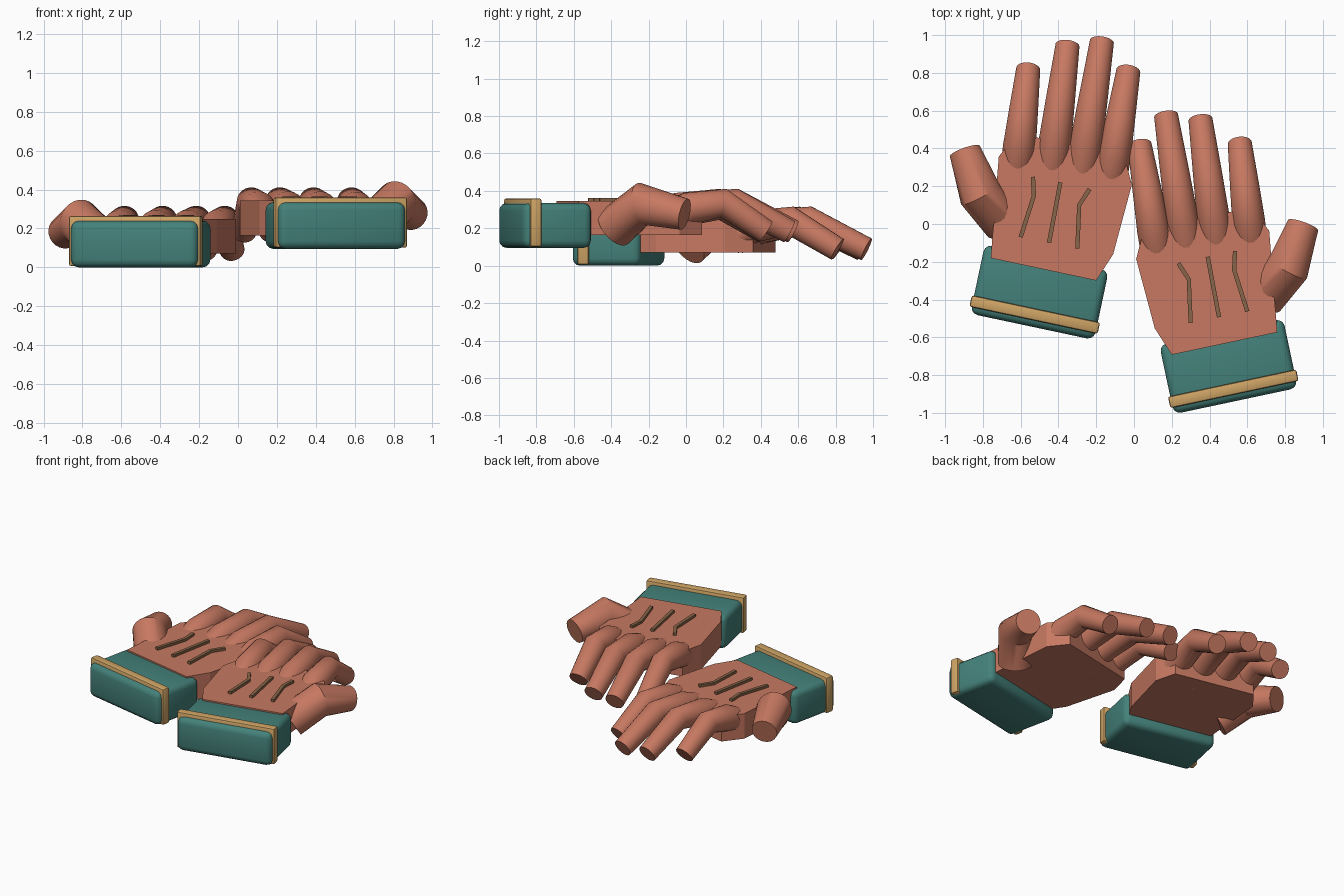
import bpy, bmesh, math
from mathutils import Vector, Matrix

cube = bpy.data.objects.get("Cube")
if cube:
    bpy.data.objects.remove(cube, do_unlink=True)


def material(name, rgb):
    m = bpy.data.materials.new(name)
    m.diffuse_color = (*rgb, 1)
    m.use_nodes = True
    m.node_tree.nodes["Principled BSDF"].inputs["Base Color"].default_value = (*rgb, 1)
    return m


SKIN = material("skin", (0.57, 0.19, 0.12))
TEAL = material("teal_cloth", (0.058, 0.22, 0.195))
GOLD = material("gold_trim", (0.62, 0.37, 0.13))
BROWN = material("brown_tendon", (0.25, 0.13, 0.065))

# Frame of one hand: turned about the cuff trim, fingers along local +y
HAND = Matrix.Translation((-0.53, -0.5, 0)) @ Matrix.Rotation(math.radians(-12), 4, 'Z')
# The second hand is mirrored, pulled forward and raised
OTHER = Matrix.Translation((0, -0.393, 0.095)) @ Matrix.Diagonal((-1, 1, 1, 1))
SIDES = {"right": Matrix.Identity(4), "left": OTHER}


def finish(bm, name, mat, matrix, smooth=True):
    bm.transform(matrix)
    bmesh.ops.recalc_face_normals(bm, faces=bm.faces)
    me = bpy.data.meshes.new(name)
    bm.to_mesh(me)
    bm.free()
    me.materials.append(mat)
    ob = bpy.data.objects.new(name, me)
    bpy.context.collection.objects.link(ob)
    if smooth:
        bpy.ops.object.select_all(action='DESELECT')
        bpy.context.view_layer.objects.active = ob
        ob.select_set(True)
        bpy.ops.object.shade_smooth_by_angle(angle=math.radians(40))
    return ob


def rounded_box(name, mat, matrix, low, high, bevel, segments):
    low, high = Vector(low), Vector(high)
    bm = bmesh.new()
    size = Matrix.Diagonal((*(high - low), 1))
    bmesh.ops.create_cube(bm, size=1, matrix=Matrix.Translation((low + high) / 2) @ size)
    bmesh.ops.bevel(bm, geom=bm.edges[:], offset=bevel, segments=segments,
                    profile=0.5, affect='EDGES')
    finish(bm, name, mat, matrix)


def tube(name, mat, matrix, path, radii, sides=24):
    """Sweep a round section along a path, mitred at each joint."""
    pts = [Vector(p) for p in path]
    bm = bmesh.new()
    rings = []
    for i, p in enumerate(pts):
        back = (p - pts[i - 1]).normalized() if i else Vector()
        ahead = (pts[i + 1] - p).normalized() if i < len(pts) - 1 else Vector()
        t = (back + ahead).normalized()
        a = t.cross(Vector((0, 0, 1))).normalized()
        b = a.cross(t)
        ring = []
        for k in range(sides):
            w = 2 * math.pi * (k + 0.5) / sides
            ring.append(bm.verts.new(p + radii[i] * (a * math.cos(w) + b * math.sin(w))))
        rings.append(ring)
    for r, s in zip(rings, rings[1:]):
        for k in range(sides):
            n = (k + 1) % sides
            bm.faces.new((r[k], r[n], s[n], s[k]))
    bm.faces.new(rings[0])
    bm.faces.new(rings[-1])
    finish(bm, name, mat, matrix)


def palm(name, matrix):
    outline = [(-0.29, 0.265), (0.281, 0.265), (0.34, 0.42), (0.36, 0.80),
               (0.29, 0.94), (-0.29, 0.94), (-0.36, 0.80), (-0.31, 0.42)]
    bm = bmesh.new()
    face = bm.faces.new([bm.verts.new((x, y, 0.07)) for x, y in outline])
    top = bmesh.ops.extrude_face_region(bm, geom=[face])["geom"]
    bmesh.ops.translate(bm, vec=(0, 0, 0.18),
                        verts=[g for g in top if isinstance(g, bmesh.types.BMVert)])
    finish(bm, name, SKIN, matrix, smooth=False)


# Knuckle and tip of each finger, seen from above
FINGERS = {"index": ((-0.62, 0.29), (-0.56, 0.82)),
           "middle": ((-0.44, 0.27), (-0.352, 0.945)),
           "ring": ((-0.28, 0.25), (-0.17, 0.965)),
           "little": ((-0.125, 0.23), (-0.03, 0.81))}
# Share of the length, height and radius along a finger
JOINTS = [(0, 0.15, 0.088), (0.22, 0.21, 0.088), (0.57, 0.24, 0.078), (1, 0.088, 0.064)]

TENDONS = [[(-0.535, 0.25), (-0.53, 0.15), (-0.60, -0.07)],
           [(-0.39, 0.22), (-0.45, -0.10)],
           [(-0.235, 0.185), (-0.29, 0.10), (-0.30, -0.13)]]

for side, place in SIDES.items():
    local = place @ HAND
    # Sleeve cuff and its trim
    rounded_box(side + "_cuff", TEAL, local, (-0.335, -0.045, 0), (0.335, 0.33, 0.24), 0.04, 3)
    rounded_box(side + "_cuff_trim", GOLD, local, (-0.347, -0.01, 0.006),
                (0.347, 0.052, 0.265), 0.012, 2)
    palm(side + "_palm", local)

    # Bent fingers
    for finger, (base, tip) in FINGERS.items():
        base, tip = Vector(base), Vector(tip)
        path = [(*base.lerp(tip, f), z) for f, z, r in JOINTS]
        tube(f"{side}_{finger}_finger", SKIN, place, path, [r for f, z, r in JOINTS])

    # Thumb
    tube(side + "_thumb", SKIN, place,
         [(-0.69, 0.01, 0.11), (-0.815, 0.16, 0.235), (-0.895, 0.385, 0.18)],
         [0.115, 0.115, 0.085])

    # Raised tendons on the back of the hand
    for i, line in enumerate(TENDONS):
        tube(f"{side}_tendon_{i + 1}", BROWN, place, [(x, y, 0.257) for x, y in line],
             [0.016] * len(line), sides=4)
